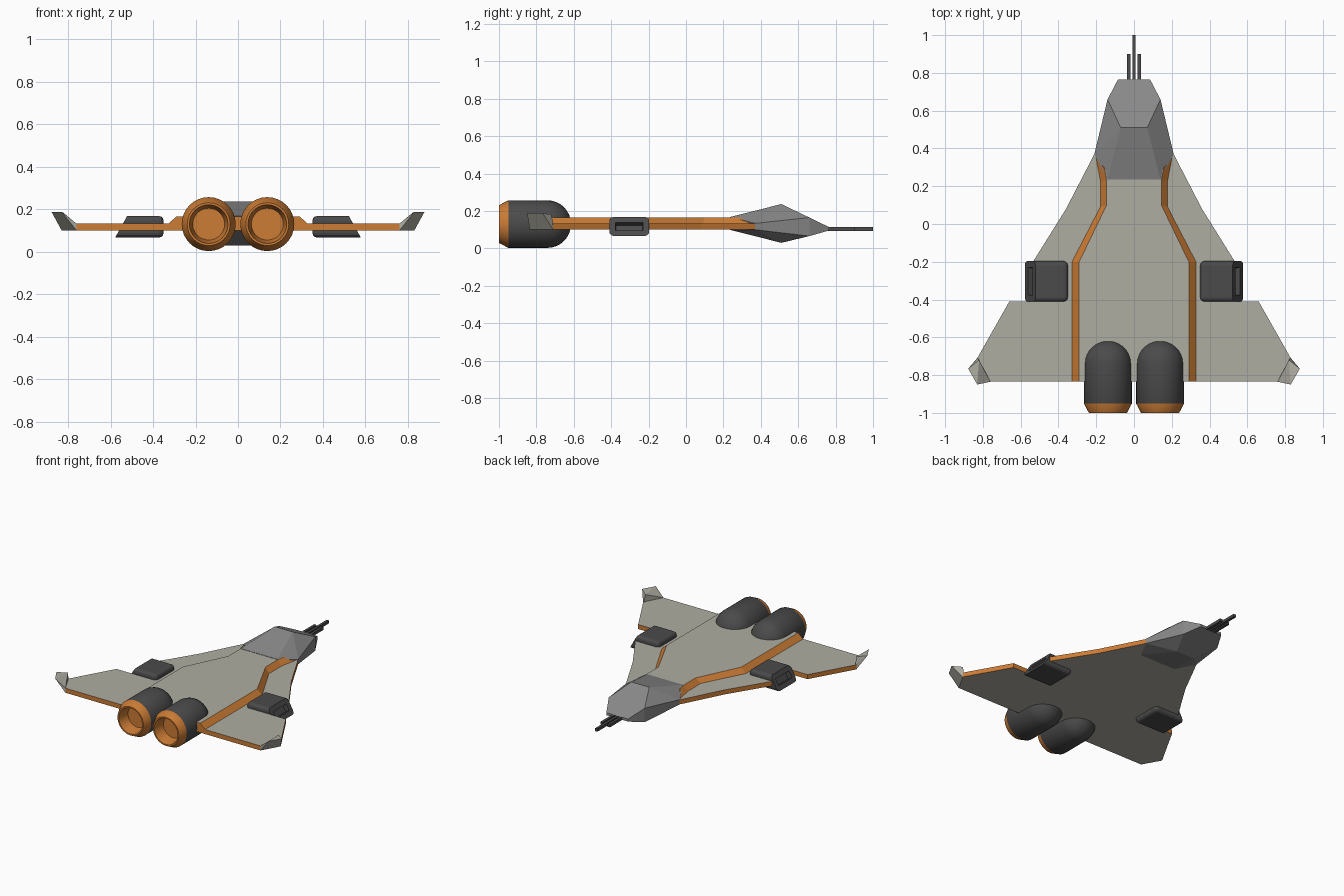
import bpy, bmesh, math
from mathutils import Vector

if "Cube" in bpy.data.objects:
    bpy.data.objects.remove(bpy.data.objects["Cube"])


def mat(name, r, g, b):
    m = bpy.data.materials.new(name)
    m.diffuse_color = (r, g, b, 1)
    m.use_nodes = True
    m.node_tree.nodes["Principled BSDF"].inputs["Base Color"].default_value = m.diffuse_color
    return m


BEIGE = mat("warm_grey_hull", 0.43, 0.42, 0.365)
ORANGE = mat("orange_trim", 0.60, 0.20, 0.035)
GREY = mat("mid_grey", 0.25, 0.25, 0.25)
DARK = mat("dark_grey", 0.07, 0.07, 0.07)


def finish(name, bm, mats, rule=None, smooth=False):
    bmesh.ops.recalc_face_normals(bm, faces=bm.faces)
    bm.normal_update()
    if rule:
        for f in bm.faces:
            f.material_index = rule(f)
    me = bpy.data.meshes.new(name)
    bm.to_mesh(me)
    bm.free()
    for m in mats:
        me.materials.append(m)
    if smooth:
        me.shade_smooth()
        me.set_sharp_from_angle(angle=math.radians(30))
    ob = bpy.data.objects.new(name, me)
    bpy.context.collection.objects.link(ob)
    return ob


def mirrored(half):
    return half + [(-x, y) for x, y in reversed(half)]


def slab(name, lower, upper, z0, z1):
    """Plate between two outlines; beige top and bottom, orange edges."""
    bm = bmesh.new()
    a = [bm.verts.new((x, y, z0)) for x, y in lower]
    b = [bm.verts.new((x, y, z1)) for x, y in upper]
    bm.faces.new(a)
    bm.faces.new(b)
    n = len(a)
    for i in range(n):
        j = (i + 1) % n
        bm.faces.new((a[i], a[j], b[j], b[i]))
    return finish(name, bm, [BEIGE, ORANGE],
                  lambda f: 0 if abs(f.normal.z) > 0.95 else 1)


def hull(name, pts, m):
    bm = bmesh.new()
    for p in pts:
        bm.verts.new(p)
    bmesh.ops.convex_hull(bm, input=bm.verts)
    bmesh.ops.dissolve_limit(bm, angle_limit=math.radians(3),
                             verts=bm.verts, edges=bm.edges)
    return finish(name, bm, [m])


def box(name, lo, hi, m):
    return hull(name, [(x, y, z) for x in (lo[0], hi[0])
                       for y in (lo[1], hi[1]) for z in (lo[2], hi[2])], m)


# Delta wing plate, notched behind the side pods
wing = mirrored([(0.21, 0.37), (0.36, 0.08), (0.535, -0.20), (0.45, -0.20),
                 (0.45, -0.41), (0.66, -0.41), (0.83, -0.71), (0.76, -0.835)])
slab("wing", wing, wing, 0.10, 0.132)

# Raised centre body with sloped orange sides
slab("centre_body",
     mirrored([(0.205, 0.36), (0.18, 0.23), (0.18, 0.09), (0.33, -0.20), (0.33, -0.835)]),
     mirrored([(0.155, 0.29), (0.145, 0.23), (0.145, 0.10), (0.29, -0.20), (0.29, -0.835)]),
     0.13, 0.166)

# Faceted cockpit
half = [(0.07, 0.51, 0.237), (0.07, 0.51, 0.03), (0.14, 0.66, 0.165),
        (0.14, 0.66, 0.066), (0.085, 0.765, 0.114), (0.085, 0.765, 0.096),
        (0.21, 0.37, 0.134), (0.21, 0.37, 0.10), (0.14, 0.235, 0.168), (0.14, 0.235, 0.099)]
hull("cockpit", [(s * x, y, z) for x, y, z in half for s in (1, -1)], GREY)

# Nose guns
for name, x, y in (("nose_gun_centre", 0, 1.0), ("nose_gun_right", 0.028, 0.90),
                   ("nose_gun_left", -0.028, 0.90)):
    box(name, (x - 0.009, 0.74, 0.094), (x + 0.009, y, 0.114), DARK)


def engine(name, cx, cz=0.13, r=0.127, seg=32):
    """Lathe: dome, barrel, orange nozzle with hollow throat."""
    prof = [(r * math.sin(math.pi / 2 * i / 8),
             -0.74 + 0.125 * math.cos(math.pi / 2 * i / 8)) for i in range(1, 9)]
    prof += [(r, -0.95), (0.101, -1.0), (0.091, -1.0), (0.075, -0.92)]
    bm = bmesh.new()
    rings = [[bm.verts.new((cx + q * math.cos(2 * math.pi * k / seg), y,
                            cz + q * math.sin(2 * math.pi * k / seg)))
              for k in range(seg)] for q, y in prof]
    tip = bm.verts.new((cx, -0.615, cz))
    for k in range(seg):
        j = (k + 1) % seg
        bm.faces.new((tip, rings[0][k], rings[0][j]))
        for a, b in zip(rings, rings[1:]):
            f = bm.faces.new((a[k], a[j], b[j], b[k]))
            f.material_index = 1 if b is rings[9] or b is rings[10] or b is rings[11] else 0
    bm.faces.new(rings[-1]).material_index = 1
    finish(name, bm, [DARK, ORANGE], smooth=True)


def pod(name, s):
    """Side pod: slanted outer end with a recessed slot, rounded elsewhere."""
    bm = bmesh.new()
    prof = [(0.35, 0.067), (0.578, 0.067), (0.522, 0.168), (0.35, 0.168)]
    a, b = [[bm.verts.new((s * x, y, z)) for x, z in prof] for y in (-0.41, -0.197)]
    bm.faces.new(a)
    bm.faces.new(b)
    for i in range(4):
        j = (i + 1) % 4
        bm.faces.new((a[i], a[j], b[j], b[i]))
    outer = {a[1], a[2], b[1], b[2]}
    edges = [e for e in bm.edges if not set(e.verts) <= outer]
    bmesh.ops.bevel(bm, geom=edges, offset=0.022, segments=3, profile=0.5, affect='EDGES')
    bmesh.ops.recalc_face_normals(bm, faces=bm.faces)
    bm.faces.ensure_lookup_table()
    end = max(bm.faces, key=lambda f: s * f.calc_center_median().x)
    bmesh.ops.inset_region(bm, faces=[end], thickness=0.034)
    bmesh.ops.inset_region(bm, faces=[end], thickness=0.002, depth=-0.03)
    finish(name, bm, [DARK])


# Paired parts: engines, pods, upturned wing tips
for side, s in (("right", 1), ("left", -1)):
    engine("engine_" + side, s * 0.138)
    pod("side_pod_" + side, s)
    hull("wing_tip_" + side, [(s * x, y, z) for x, y, z in (
        (0.83, -0.71, 0.10), (0.825, -0.71, 0.132), (0.76, -0.835, 0.10),
        (0.76, -0.835, 0.132), (0.83, -0.85, 0.188), (0.878, -0.766, 0.188),
        (0.82, -0.72, 0.182))], BEIGE)
